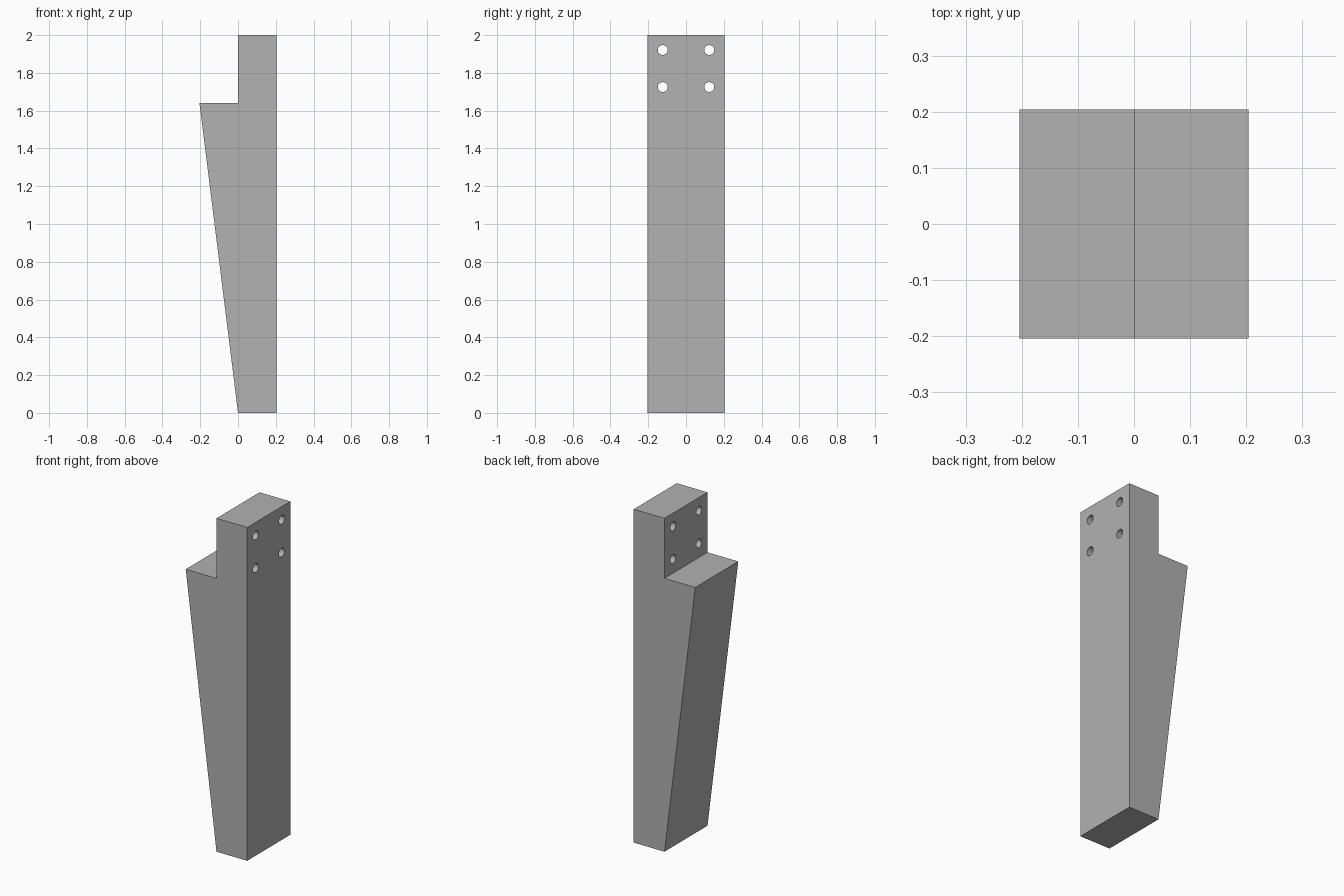
import bpy
import bmesh
from mathutils import Matrix

cube = bpy.data.objects.get("Cube")
if cube:
    bpy.data.objects.remove(cube, do_unlink=True)

HALF = 0.204      # half width and half depth
HEIGHT = 2.0
SHELF = 1.64      # height of the notch
HOLE_RADIUS = 0.026

# Single grey finish
grey = bpy.data.materials.new("plain_grey")
grey.use_nodes = True
colour = (0.445, 0.445, 0.445, 1)
grey.diffuse_color = colour
grey.node_tree.nodes["Principled BSDF"].inputs["Base Color"].default_value = colour


def make_object(name, bm):
    bmesh.ops.recalc_face_normals(bm, faces=bm.faces)
    mesh = bpy.data.meshes.new(name)
    bm.to_mesh(mesh)
    bm.free()
    mesh.materials.append(grey)
    obj = bpy.data.objects.new(name, mesh)
    bpy.context.collection.objects.link(obj)
    return obj


# Tapered leg: notched side profile extruded from front to back
profile = [(0, 0), (HALF, 0), (HALF, HEIGHT), (0, HEIGHT), (0, SHELF), (-HALF, SHELF)]
bm = bmesh.new()
side = bm.faces.new([bm.verts.new((x, -HALF, z)) for x, z in profile])
grown = bmesh.ops.extrude_face_region(bm, geom=[side])["geom"]
bmesh.ops.translate(bm, vec=(0, 2 * HALF, 0),
                    verts=[v for v in grown if isinstance(v, bmesh.types.BMVert)])
leg = make_object("tapered_leg", bm)

# Four bolt holes through the upper tongue
bm = bmesh.new()
for y in (-0.123, 0.123):
    for z in (1.725, 1.921):
        place = Matrix.Translation((HALF / 2, y, z)) @ Matrix.Rotation(1.5707963, 4, "Y")
        bmesh.ops.create_cone(bm, cap_ends=True, segments=32, radius1=HOLE_RADIUS,
                              radius2=HOLE_RADIUS, depth=2 * HALF, matrix=place)
cutter = make_object("bolt_hole_cutter", bm)
cutter.hide_render = True

holes = leg.modifiers.new("bolt_holes", "BOOLEAN")
holes.operation = "DIFFERENCE"
holes.solver = "EXACT"
holes.object = cutter

bpy.ops.object.select_all(action="DESELECT")
leg.select_set(True)
bpy.context.view_layer.objects.active = leg
bpy.ops.object.modifier_apply(modifier=holes.name)
bpy.data.objects.remove(cutter, do_unlink=True)
bpy.ops.object.shade_smooth_by_angle()
